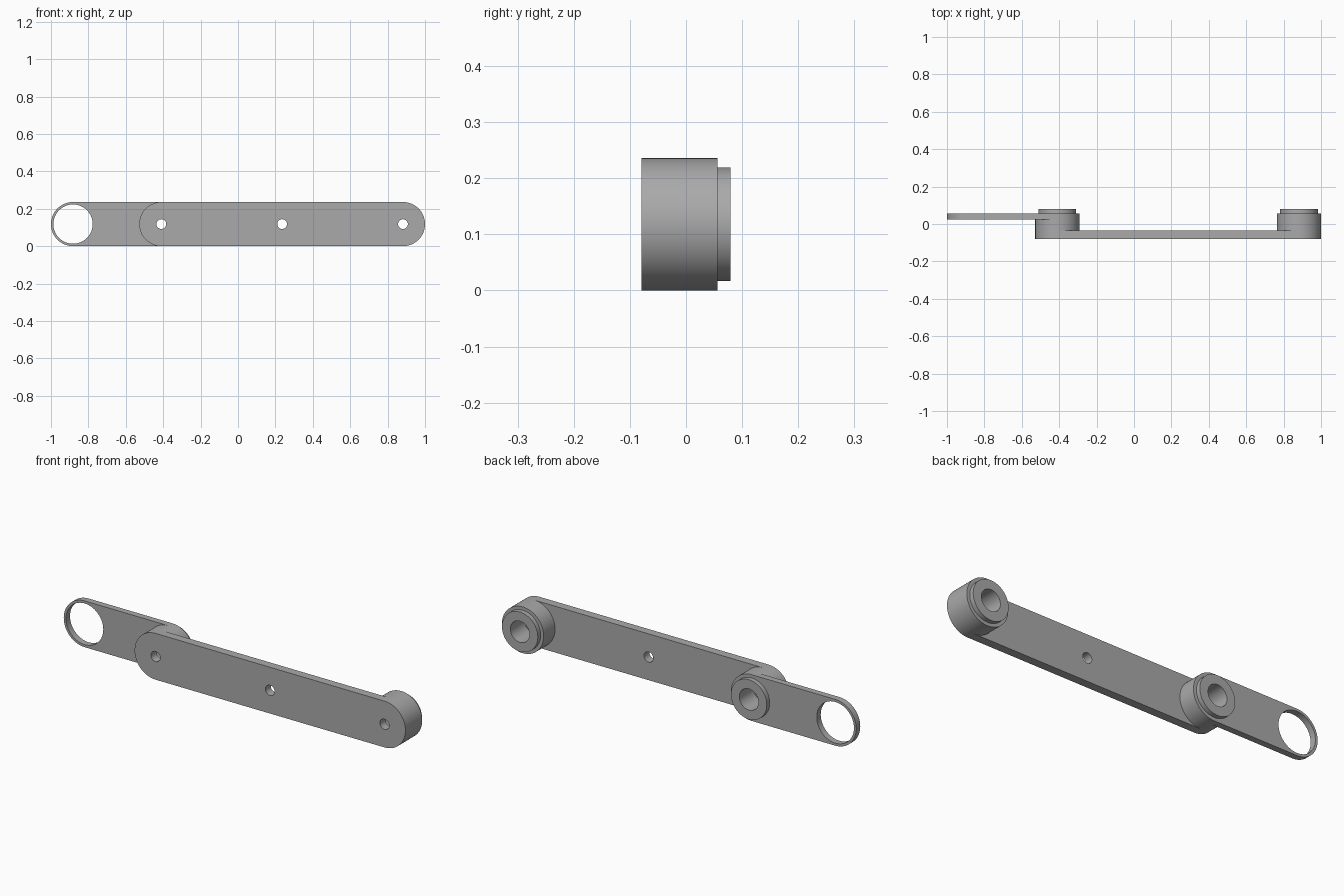
import bpy, bmesh, math
from mathutils import Matrix

cube = bpy.data.objects.get("Cube")
if cube:
    bpy.data.objects.remove(cube, do_unlink=True)

# Shared dimensions
R, LIP, BORE, PIN = 0.118, 0.101, 0.054, 0.026
MID = R                              # height of the arm axis
EYE_X, PIVOT_X, END_X = -0.882, -0.41, 0.882
FRONT, WEB, PLATE, SHOULDER, BACK = -0.079, -0.036, 0.024, 0.056, 0.079

metal = bpy.data.materials.new("grey_metal")
metal.use_nodes = True
GREY = (0.4, 0.4, 0.4, 1)
metal.diffuse_color = GREY
metal.node_tree.nodes["Principled BSDF"].inputs["Base Color"].default_value = GREY


def arc(x, r, start, sweep, n):
    return [(x + r * math.cos(start + sweep * i / n), MID + r * math.sin(start + sweep * i / n))
            for i in range(n + 1)]


def circle(x, r):
    return arc(x, r, 0, 2 * math.pi, 96)[:-1]


def slot(x0, x1, r):
    return arc(x1, r, -math.pi / 2, math.pi, 48) + arc(x0, r, math.pi / 2, math.pi, 48)


def plate(name, y0, y1, loops):
    """Fill an outline with holes in the xz plane and extrude it from y0 to y1."""
    curve = bpy.data.curves.new(name, 'CURVE')
    curve.dimensions = '2D'
    curve.fill_mode = 'BOTH'
    curve.extrude = (y1 - y0) / 2
    for pts in loops:
        spline = curve.splines.new('POLY')
        spline.points.add(len(pts) - 1)
        for p, (x, z) in zip(spline.points, pts):
            p.co = (x, z, 0, 1)
        spline.use_cyclic_u = True
    temp = bpy.data.objects.new(name + "_outline", curve)
    bpy.context.collection.objects.link(temp)
    mesh = bpy.data.meshes.new_from_object(temp.evaluated_get(bpy.context.evaluated_depsgraph_get()))
    bpy.data.objects.remove(temp, do_unlink=True)
    bpy.data.curves.remove(curve)
    mesh.transform(Matrix.Translation((0, (y0 + y1) / 2, 0)) @ Matrix.Rotation(math.pi / 2, 4, 'X'))
    bm = bmesh.new()
    bm.from_mesh(mesh)
    bmesh.ops.remove_doubles(bm, verts=bm.verts, dist=1e-5)
    bmesh.ops.recalc_face_normals(bm, faces=bm.faces)
    bm.to_mesh(mesh)
    bm.free()
    mesh.materials.clear()
    mesh.materials.append(metal)
    obj = bpy.data.objects.new(name, mesh)
    bpy.context.collection.objects.link(obj)
    bpy.ops.object.select_all(action='DESELECT')
    obj.select_set(True)
    bpy.context.view_layer.objects.active = obj
    bpy.ops.object.shade_smooth_by_angle(angle=math.radians(30))
    return obj


# Long arm with three pin holes
plate("long_arm", FRONT, WEB, [slot(PIVOT_X, END_X, R)] +
      [circle(x, PIN) for x in (PIVOT_X, (PIVOT_X + END_X) / 2, END_X)])

# Short arm with a large eye and the bore of the pivot
plate("short_arm", PLATE, SHOULDER,
      [slot(EYE_X, PIVOT_X, R), circle(EYE_X, 0.105), circle(PIVOT_X, BORE)])

# Bored bosses and their stepped lips
for side, x, top in (("pivot", PIVOT_X, PLATE), ("end", END_X, SHOULDER)):
    plate(side + "_boss", WEB, top, [circle(x, R), circle(x, BORE)])
    plate(side + "_lip", SHOULDER, BACK, [circle(x, LIP), circle(x, BORE)])
